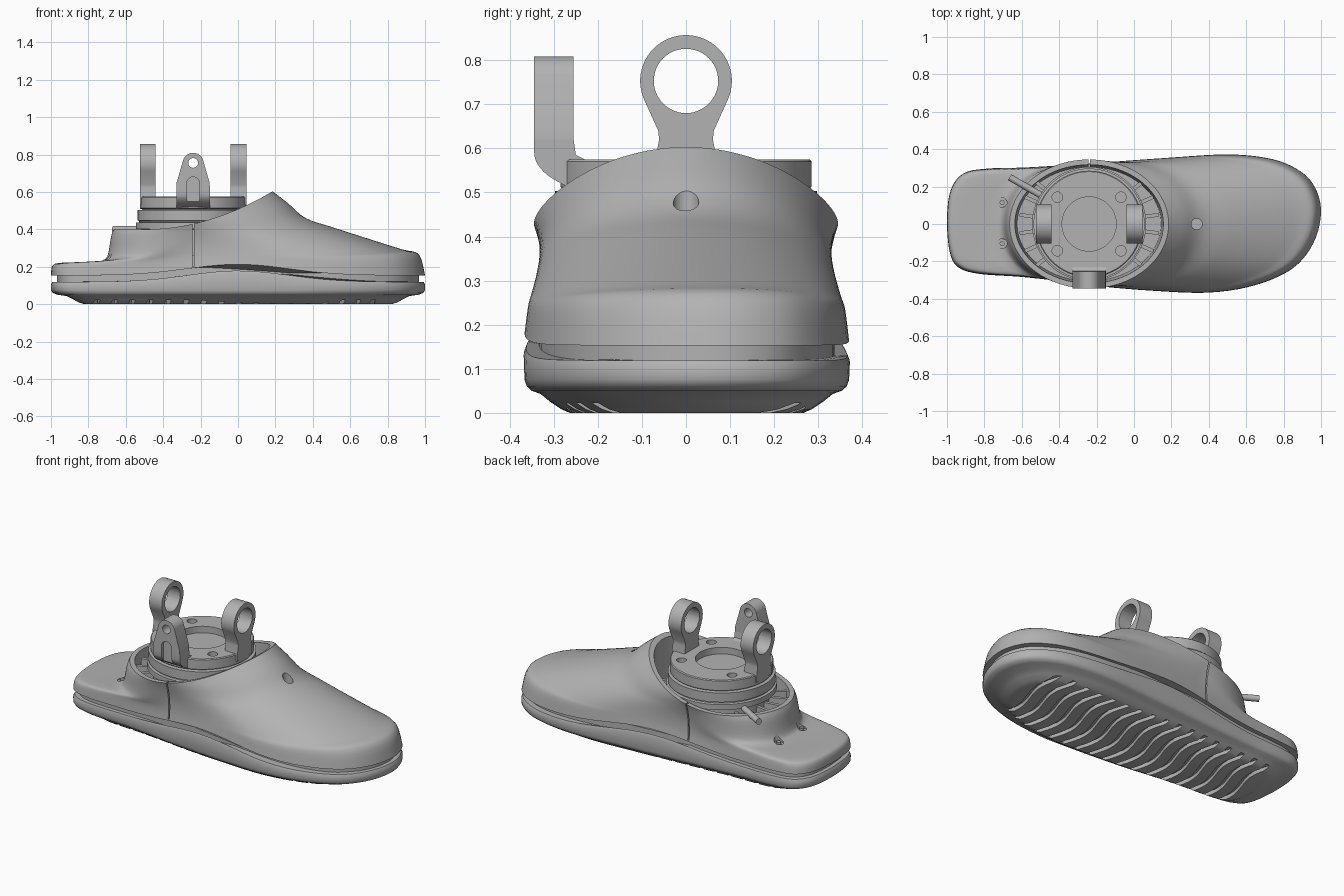
import bpy, bmesh, math
from mathutils import Vector, Matrix

cube = bpy.data.objects.get("Cube")
if cube:
    bpy.data.objects.remove(cube, do_unlink=True)

grey = bpy.data.materials.new("plain_grey")
grey.use_nodes = True
grey.diffuse_color = (0.45, 0.45, 0.45, 1)
grey.node_tree.nodes["Principled BSDF"].inputs["Base Color"].default_value = grey.diffuse_color

AX = -0.24  # ankle axis


def finish(name, bm, smooth=True):
    bmesh.ops.recalc_face_normals(bm, faces=bm.faces)
    me = bpy.data.meshes.new(name)
    bm.to_mesh(me)
    bm.free()
    me.materials.append(grey)
    ob = bpy.data.objects.new(name, me)
    bpy.context.collection.objects.link(ob)
    if smooth:
        shade(ob)
    return ob


def activate(ob):
    bpy.ops.object.select_all(action='DESELECT')
    ob.select_set(True)
    bpy.context.view_layer.objects.active = ob


def shade(ob):
    activate(ob)
    bpy.ops.object.shade_smooth_by_angle(angle=math.radians(35))


def cut(ob, bm):
    """Subtract the temporary mesh from the object."""
    tool = finish("cutter", bm, False)
    tool.hide_render = True
    activate(ob)
    mod = ob.modifiers.new("cut", 'BOOLEAN')
    mod.object, mod.operation, mod.solver = tool, 'DIFFERENCE', 'EXACT'
    bpy.ops.object.modifier_apply(modifier=mod.name)
    bpy.data.objects.remove(tool, do_unlink=True)
    shade(ob)


def add_loft(bm, rings):
    """Skin a stack of closed rings and cap both ends."""
    loops = [[bm.verts.new(p) for p in ring] for ring in rings]
    n = len(loops[0])
    for a, b in zip(loops, loops[1:]):
        for i in range(n):
            j = (i + 1) % n
            bm.faces.new((a[i], a[j], b[j], b[i]))
    bm.faces.new(loops[0])
    bm.faces.new(loops[-1])
    return bm


def add_cyl(bm, p, q, r, n=40):
    p, q = Vector(p), Vector(q)
    turn = (q - p).to_track_quat('Z', 'Y').to_matrix().to_4x4()
    bmesh.ops.create_cone(bm, cap_ends=True, segments=n, radius1=r, radius2=r, depth=(q - p).length,
                          matrix=Matrix.Translation((p + q) / 2) @ turn)
    return bm


def add_box(bm, centre, size, turn=0):
    bmesh.ops.create_cube(bm, size=1, matrix=Matrix.Translation(centre)
                          @ Matrix.Rotation(turn, 4, 'Z') @ Matrix.Diagonal((*size, 1)))
    return bm


def turned(name, profile, n=80):
    """Lathe (radius, height) points about the ankle axis."""
    return finish(name, add_loft(bmesh.new(), [
        [(AX + r * math.cos(k * math.tau / n), r * math.sin(k * math.tau / n), z) for k in range(n)]
        for r, z in profile]))


def spline(pts, steps, closed=False):
    """Catmull-Rom curve through the points."""
    pts, out, n = [Vector(p) for p in pts], [], len(pts)
    for i in range(n if closed else n - 1):
        a, b, c, d = [pts[k % n] if closed else pts[min(max(k, 0), n - 1)] for k in range(i - 1, i + 3)]
        for s in range(steps):
            t = s / steps
            out.append(0.5 * (2 * b + (c - a) * t + (2 * a - 5 * b + 4 * c - d) * t * t
                              + (3 * b - a - 3 * c + d) * t ** 3))
    return out if closed else out + [pts[-1]]


# Footprint, toe tip first, every 15 degrees
outline = spline([(1, .06), (.97, .19), (.89, .28), (.74, .345), (.5, .37), (.15, .35), (-.2, .325),
                  (-.42, .31), (-.6, .3), (-.78, .295), (-.91, .27), (-.98, .18), (-1, .02),
                  (-.985, -.15), (-.94, -.23), (-.83, -.265), (-.62, -.28), (-.43, -.3),
                  (-.2, -.33), (.1, -.355), (.4, -.365), (.65, -.325), (.85, -.235), (.96, -.1)], 5, True)
N = len(outline)


def wave(x):
    return 0.06 * math.exp(-(x / 0.38) ** 2)


def rim_z(x):
    return 0.4 + 0.2 * (max(0, x + 0.5) / 0.68) ** 2


def foot_ring(sx, sy, z, lift=0):
    return [(p.x * sx, p.y * sy, z + lift * wave(p.x)) for p in outline]


# Sole with wavy tread grooves
sole = finish("sole", add_loft(bmesh.new(), [
    foot_ring(.82, .72, 0), foot_ring(.85, .77, .008), foot_ring(.88, .84, .025), foot_ring(.915, .9, .043),
    foot_ring(.965, .955, .05), foot_ring(.99, .985, .06), foot_ring(1, 1, .075),
    foot_ring(1, 1.005, .105, 1), foot_ring(.992, .99, .119, 1)]))
grooves = bmesh.new()
for k in range(17):
    x0 = -0.74 + k * 0.0925
    rings = []
    for j in range(17):
        y = -0.27 + j * 0.54 / 16
        x = x0 + 0.028 * math.sin(y * math.pi / 0.25)
        rings.append([(x + dx, y, z) for dx, z in ((-.014, -.02), (.014, -.02), (.014, .022), (-.014, .022))])
    add_loft(grooves, rings)
cut(sole, grooves)

# Recessed band between sole and upper
finish("midsole_band", add_loft(bmesh.new(), [foot_ring(.968, .91, .1, 1), foot_ring(.968, .91, .165, 1)]))

# Upper shell: (inward, upward) fractions for toe, side and heel, blended round the foot
toe = [(0, 0), (.04, .25), (.15, .31), (.36, .43), (.6, .57), (.78, .68), (.9, .86), (1, 1)]
side = [(0, 0), (.1, .15), (.25, .3), (.4, .45), (.55, .6), (.7, .75), (.85, .9), (1, 1)]
heel = [(0, 0), (.02, .2), (.12, .27), (.5, .29), (.78, .31), (.9, .42), (.96, .85), (1, 1)]
toe, side, heel = [spline(p, 4) for p in (toe, side, heel)]


def collar(k, rx, ry, z=None):
    t = k * math.tau / N
    x = AX + rx * math.cos(t)
    return Vector((x, ry * math.sin(t), rim_z(x) if z is None else z))


rings = []
for a, b, c in zip(toe, side, heel):
    ring = []
    for k, o in enumerate(outline):
        ct = math.cos(k * math.tau / N)
        wt, wh = max(0, ct) ** 0.7, max(0, -ct) ** 0.7
        s, h = a * wt + b * (1 - wt - wh) + c * wh
        top, base = collar(k, .425, .345), 0.153 + wave(o.x)
        pinch = 1 - 0.05 * (1 - wt - wh) * math.sin(math.pi * min(1, max(0, h)))
        ring.append((o.x + (top.x - o.x) * s, (o.y + (top.y - o.y) * s) * pinch, base + (top.z - base) * h))
    rings.append(ring)
rings.append([collar(k, .397, .317) for k in range(N)])
rings.append([collar(k, .385, .305, .26) for k in range(N)])
upper = finish("upper_shell", add_loft(bmesh.new(), rings))

# Toe hole, heel holes and side seams
holes = add_cyl(bmesh.new(), (.335, 0, .42), (.335, 0, .7), .029)
for y in (-.105, .115):
    add_cyl(holes, (-.705, y, .225), (-.705, y, .5), .026)
for y in (-.35, .35):
    add_box(holes, (AX, y, .37), (.008, .1, .34))
cut(upper, holes)
pins = bmesh.new()
for y in (-.105, .115):
    add_cyl(pins, (-.705, y, .2), (-.705, y, .238), .013)
finish("heel_pins", pins)

# Ribs between shell and ankle
ribs = bmesh.new()
for deg in (-40, -24, -8, 8, 24, 40):
    for flip in (0, 180):
        ang = math.radians(deg + flip)
        add_box(ribs, (AX + .3 * math.cos(ang), .28 * math.sin(ang), .31), (.15, .02, .12), ang)
finish("inner_ribs", ribs, False)

# Ankle mount: stacked discs, then a recessed flange
turned("ankle_base", [(.27, .25), (.27, .4), (.305, .403), (.305, .436), (.288, .438), (.288, .445),
                      (.297, .447), (.297, .503), (.27, .505), (.27, .512)])
flange = turned("ankle_flange", [(.28, .508), (.285, .513), (.285, .57), (.28, .575)])
cuts = add_cyl(bmesh.new(), (AX, 0, .535), (AX, 0, .7), .145, 64)
for sx in (-.17, .17):
    for y in (-.143, .143):
        add_cyl(cuts, (AX + sx, y, .548), (AX + sx, y, .7), .028)
cut(flange, cuts)
bolts = bmesh.new()
for sx in (-.17, .17):
    for y in (-.143, .143):
        add_cyl(bolts, (AX + sx, y, .54), (AX + sx, y, .556), .015)
finish("flange_bolts", bolts)


def eye_profile(r, zc, drop, n=40):
    """Rounded head from drop degrees below level on one side to the other."""
    return [(r * math.cos(a), zc + r * math.sin(a)) for a in
            (math.radians(-drop + (180 + 2 * drop) * k / n) for k in range(n + 1))]


# Pair of side clevis lugs
for name, x0, x1 in (("right_lug", -.525, -.44), ("left_lug", -.04, .045)):
    shape = eye_profile(.104, .753, 25) + [(-.063, .64), (-.061, .62), (-.07, .575), (-.07, .53),
                                           (.07, .53), (.07, .575), (.061, .62), (.063, .64)]
    lug = finish(name, add_loft(bmesh.new(), [[(x, y, z) for y, z in shape] for x in (x0, x1)]))
    cut(lug, add_cyl(bmesh.new(), (x0 - .1, 0, .753), (x1 + .1, 0, .753), .073, 48))

# Front bracket: bent foot plus tapered, drilled arm
bend = spline([(-.345, .6), (-.34, .57), (-.315, .54), (-.27, .513)], 5)
bend = [(-.255, .62), (-.345, .62)] + [tuple(p) for p in bend] + [(-.2, .513), (-.2, .575), (-.23, .575), (-.25, .585)]
finish("front_bracket_foot", add_loft(bmesh.new(), [[(x, y, z) for y, z in bend] for x in (AX - .09, AX + .09)]))
arm = eye_profile(.056, .753, -12) + [(-.088, .65), (-.09, .62), (.09, .62), (.088, .65)]
bracket = finish("front_bracket_arm", add_loft(bmesh.new(), [[(AX + x, y, z) for x, z in arm] for y in (-.345, -.255)]))
cut(bracket, add_cyl(bmesh.new(), (AX, -.5, .755), (AX, -.1, .755), .026))

# Arched slot down the front bracket
for name in ("front_bracket_foot", "front_bracket_arm"):
    slot = eye_profile(.033, .647, 0) + [(-.033, .48), (.033, .48)]
    cut(bpy.data.objects[name], add_loft(bmesh.new(), [[(AX + x, y, z) for x, z in slot] for y in (-.4, -.325)]))

# Peg through the rear collar
finish("rear_peg", add_cyl(bmesh.new(), (-.665, .25, .4), (-.5, .155, .4), .018, 20))
